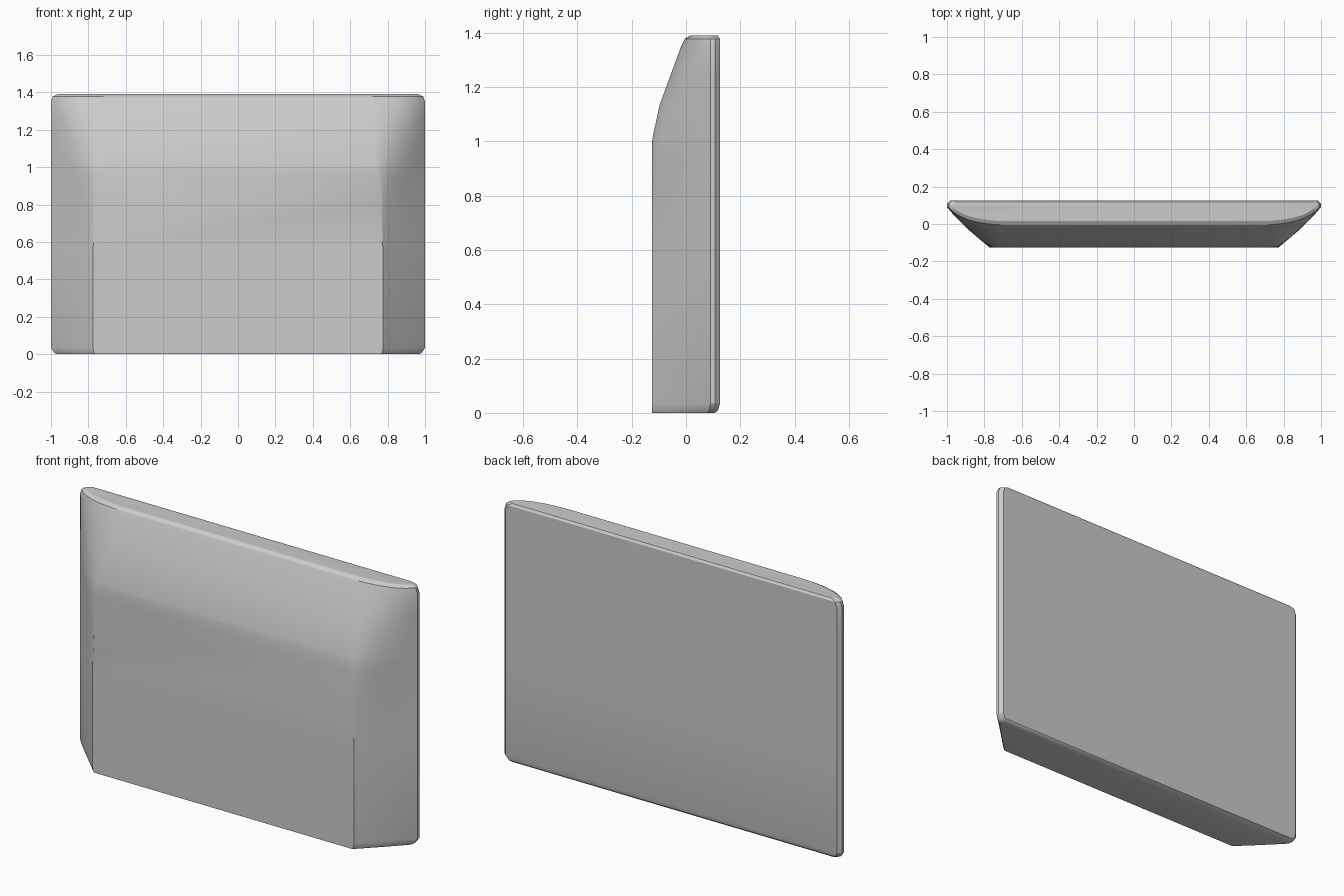
import bpy, bmesh
from math import radians

# Horizontal sections of the slab, bottom to top:
# z, front y, front half-width, bend control (x, y), side half-width, side y, back y
SECTIONS = [
    (0.000, -0.125, 0.765, 0.870, -0.025, 0.970, 0.080, 0.107),
    (0.010, -0.125, 0.772, 0.880, -0.020, 0.985, 0.085, 0.118),
    (0.035, -0.125, 0.775, 0.888, -0.017, 1.000, 0.090, 0.125),
    (0.550, -0.125, 0.775, 0.880, -0.027, 1.000, 0.090, 0.125),
    (0.800, -0.125, 0.765, 0.810, -0.095, 1.000, 0.090, 0.125),
    (0.940, -0.125, 0.755, 0.810, -0.115, 1.000, 0.090, 0.125),
    (1.000, -0.125, 0.735, 0.820, -0.115, 1.000, 0.090, 0.125),
    (1.015, -0.123, 0.730, 0.825, -0.112, 1.000, 0.090, 0.125),
    (1.135, -0.097, 0.725, 0.860, -0.080, 1.000, 0.090, 0.125),
    (1.250, -0.055, 0.720, 0.895, -0.040, 1.000, 0.090, 0.125),
    (1.350, -0.018, 0.715, 0.920, -0.005, 1.000, 0.090, 0.125),
    (1.378, -0.005, 0.710, 0.925, 0.005, 0.990, 0.090, 0.125),
    (1.390, 0.015, 0.700, 0.910, 0.025, 0.965, 0.090, 0.117),
]
STEPS = 10


def section_loop(z, front, w, cx, cy, side, side_y, back):
    """Closed outline: curved right flank, flat back, mirrored left flank."""
    half = []
    for i in range(STEPS + 1):
        t = i / STEPS
        a, b, c = (1 - t) ** 2, 2 * t * (1 - t), t * t
        half.append((a * w + b * cx + c * side, a * front + b * cy + c * side_y))
    half += [(side, back - 0.018), (side - 0.018, back)]
    return [(x, y, z) for x, y in half] + [(-x, y, z) for x, y in reversed(half)]


# Loft the slab through its sections
bm = bmesh.new()
rings = [[bm.verts.new(p) for p in section_loop(*s)] for s in SECTIONS]
n = len(rings[0])
for low, high in zip(rings, rings[1:]):
    for i in range(n):
        j = (i + 1) % n
        bm.faces.new((low[i], low[j], high[j], high[i]))
bm.faces.new(list(reversed(rings[0])))
bm.faces.new(rings[-1])
bmesh.ops.recalc_face_normals(bm, faces=bm.faces)

mesh = bpy.data.meshes.new("tapered_panel")
bm.to_mesh(mesh)
bm.free()
panel = bpy.data.objects.new("tapered_panel", mesh)
bpy.context.collection.objects.link(panel)

# Smooth shading with crisp rims
bpy.context.view_layer.objects.active = panel
panel.select_set(True)
bpy.ops.object.shade_smooth_by_angle(angle=radians(30))
